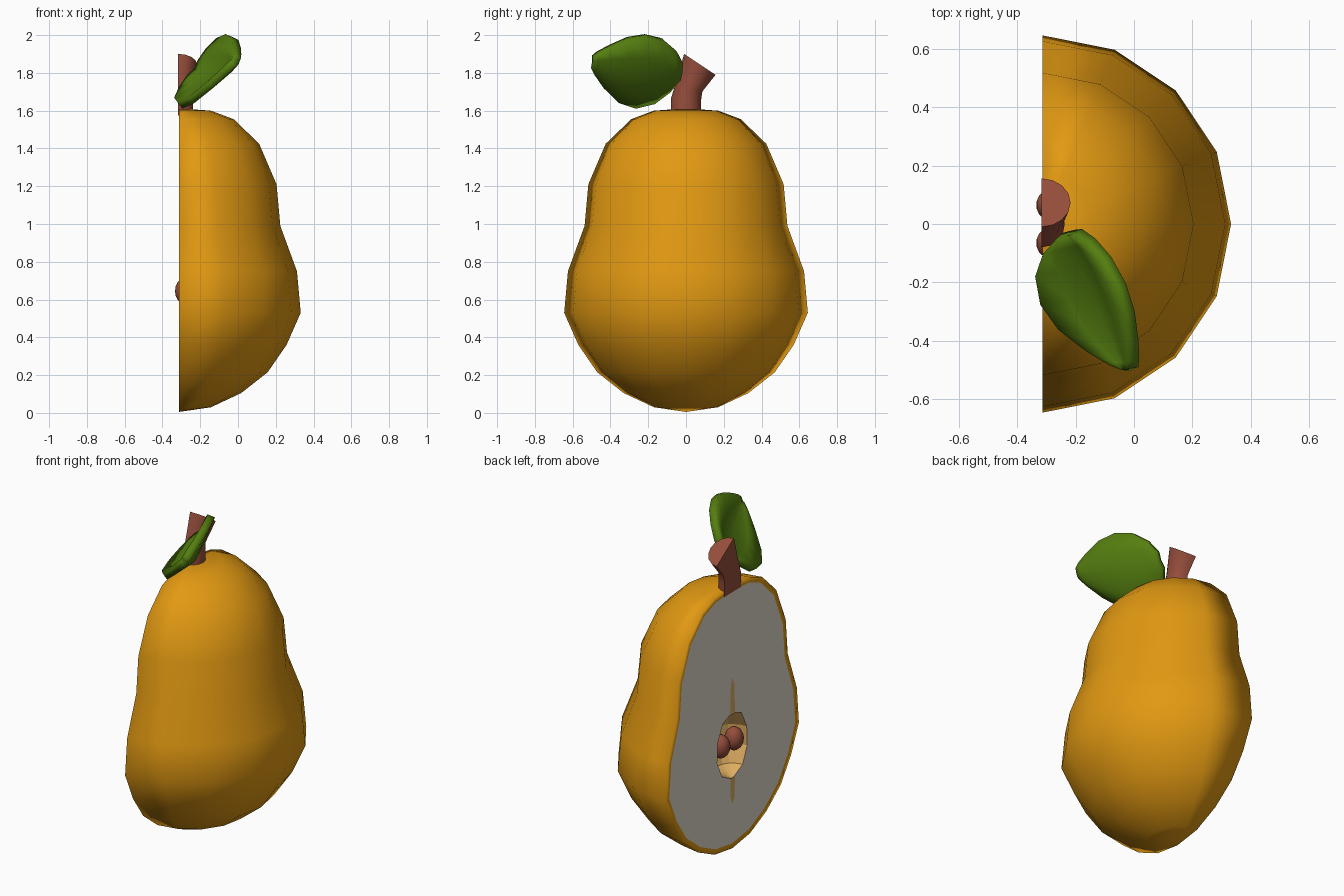
import bpy, bmesh, math
from mathutils import Vector

if "Cube" in bpy.data.objects:
    bpy.data.objects.remove(bpy.data.objects["Cube"])

X0 = -0.313  # cut plane


def material(name, rgb):
    m = bpy.data.materials.new(name)
    m.diffuse_color = (*rgb, 1)
    m.use_nodes = True
    m.node_tree.nodes["Principled BSDF"].inputs["Base Color"].default_value = m.diffuse_color
    return m


ORANGE = material("skin_orange", (0.76, 0.32, 0.006))
CREAM = material("flesh_cream", (0.74, 0.68, 0.59))
TAN = material("core_tan", (0.74, 0.42, 0.12))
BROWN = material("stem_brown", (0.30, 0.075, 0.045))
GREEN = material("leaf_green", (0.09, 0.21, 0.005))


def make(name, verts, faces, mat, smooth=True, face_dir=None, edges=()):
    me = bpy.data.meshes.new(name)
    me.from_pydata(verts, list(edges), faces)
    bm = bmesh.new()
    bm.from_mesh(me)
    if edges:
        bmesh.ops.triangle_fill(bm, edges=bm.edges[:], use_beauty=True)
    bmesh.ops.remove_doubles(bm, verts=bm.verts[:], dist=0.0002)
    bm.normal_update()
    if face_dir:
        for f in bm.faces:
            if f.normal.dot(Vector(face_dir)) < 0:
                f.normal_flip()
    for f in bm.faces:
        f.smooth = smooth
    bm.to_mesh(me)
    bm.free()
    me.materials.append(mat)
    ob = bpy.data.objects.new(name, me)
    bpy.context.collection.objects.link(ob)
    return ob


def half_lathe(profile, flip=False, n=8):
    verts, faces = [], []
    for r, z in profile:
        for j in range(n + 1):
            a = -math.pi / 2 + math.pi * j / n
            verts.append((X0 + r * math.cos(a), r * math.sin(a), z))
    w = n + 1
    for i in range(len(profile) - 1):
        for j in range(n):
            a = i * w + j
            f = (a, a + 1, a + w + 1, a + w)
            faces.append(f[::-1] if flip else f)
    return verts, faces


def loop(profile, x=X0):
    """Closed outline on the cut plane from a half profile."""
    return ([(x, r, z) for r, z in profile] +
            [(x, -r, z) for r, z in profile[-2:0:-1]])


# Skin: half lathe plus a smooth rim on the cut plane
body = [(0, 0.005), (0.17, 0.03), (0.33, 0.105), (0.47, 0.215), (0.57, 0.36),
        (0.645, 0.53), (0.625, 0.75), (0.537, 0.99), (0.517, 1.21),
        (0.425, 1.425), (0.29, 1.555), (0.17, 1.6), (0, 1.612)]
inner = [(r * 0.945, 0.8 + (z - 0.8) * 0.962) for r, z in body]
v, f = half_lathe(body)
a, b = loop(body), loop(inner)
k, n = len(v), len(a)
v += a + b
for i in range(n):
    j = (i + 1) % n
    f.append((k + i, k + n + i, k + n + j, k + j)[::-1])
skin = make("skin", v, f, ORANGE)
bm = bmesh.new()
bm.from_mesh(skin.data)
bmesh.ops.recalc_face_normals(bm, faces=bm.faces[:])
bm.to_mesh(skin.data)
bm.free()

# Flesh: flat cut face with a hole for the seed cavity
hollow = [(0, 0.43), (0.10, 0.48), (0.145, 0.58), (0.14, 0.70), (0.09, 0.80), (0, 0.835)]
h = loop(hollow)
edges = [(i, (i + 1) % n) for i in range(n)]
edges += [(n + i, n + (i + 1) % len(h)) for i in range(len(h))]
make("flesh", b + h, [], CREAM, False, (-1, 0, 0), edges)

# Seed cavity and core lines
make("seed_cavity", *half_lathe(hollow, True), TAN, False)
for name, z0, z1 in (("core_line_upper", 0.825, 1.05), ("core_line_lower", 0.44, 0.28)):
    zm = z0 + (z1 - z0) * 0.8
    x = X0 - 0.003
    make(name, [(x, -0.022, z0), (x, 0.022, z0), (x, 0.018, zm), (x, 0, z1), (x, -0.018, zm)],
         [(0, 1, 2, 3, 4)], TAN, False, (-1, 0, 0))

# Seeds
for side in (-1, 1):
    bpy.ops.mesh.primitive_uv_sphere_add(segments=14, ring_count=8, radius=1,
                                         location=(-0.28, side * 0.065, 0.645))
    s = bpy.context.object
    s.name = "seed_left" if side < 0 else "seed_right"
    s.scale = (0.055, 0.055, 0.07)
    s.data.materials.append(BROWN)
    bpy.ops.object.shade_smooth()

# Stem: bent half cylinder, sections are (y, z, radius, tilt)
v, f, m = [], [], 8
sections = [(0, 1.575, 0.08, 0), (0.0, 1.66, 0.08, -0.05),
            (0.015, 1.72, 0.074, -0.25), (0.073, 1.845, 0.10, -0.59)]
for y, z, r, t in sections:
    for j in range(m + 1):
        ang = -math.pi / 2 + math.pi * j / m
        d = r * math.sin(ang)
        v.append((X0 - 0.004 + r * math.cos(ang), y + d * math.cos(t), z + d * math.sin(t)))
w = m + 1
for i in range(len(sections) - 1):
    for j in range(m):
        q = i * w + j
        f.append((q, q + 1, q + w + 1, q + w))
    f.append((i * w + m, i * w, (i + 1) * w, (i + 1) * w + m))  # cut side
f.append(tuple(range(3 * w, 4 * w)))
f.append(tuple(range(m, -1, -1)))
stem = make("stem", v, f, BROWN)
bpy.ops.object.select_all(action='DESELECT')
stem.select_set(True)
bpy.context.view_layer.objects.active = stem
bpy.ops.object.shade_smooth_by_angle(angle=math.radians(35))

# Leaf: folded along its midrib
base, tip = Vector((-0.215, -0.03, 1.81)), Vector((-0.015, -0.495, 1.86))
side = Vector((0.57, 0.13, 0.81)).normalized()
up = (tip - base).cross(side).normalized()
v, f = [], []
stations = [(0, 0.05), (0.08, 0.13), (0.22, 0.2), (0.42, 0.228),
            (0.62, 0.2), (0.82, 0.125), (0.95, 0.06), (1.0, 0.025)]
for t, hw in stations:
    c = base.lerp(tip, t) - Vector((0, 0, 0.055 * 4 * t * (1 - t)))
    for k in (-1, -0.5, 0, 0.5, 1):
        v.append(c + side * (hw * k) + up * (0.06 * abs(k) * hw / 0.228))
for i in range(len(stations) - 1):
    for j in range(4):
        q = i * 5 + j
        f.append((q, q + 5, q + 6, q + 1))
leaf = make("leaf", v, f, GREEN)
sol = leaf.modifiers.new("thickness", 'SOLIDIFY')
sol.thickness = 0.045
sol.offset = 0
